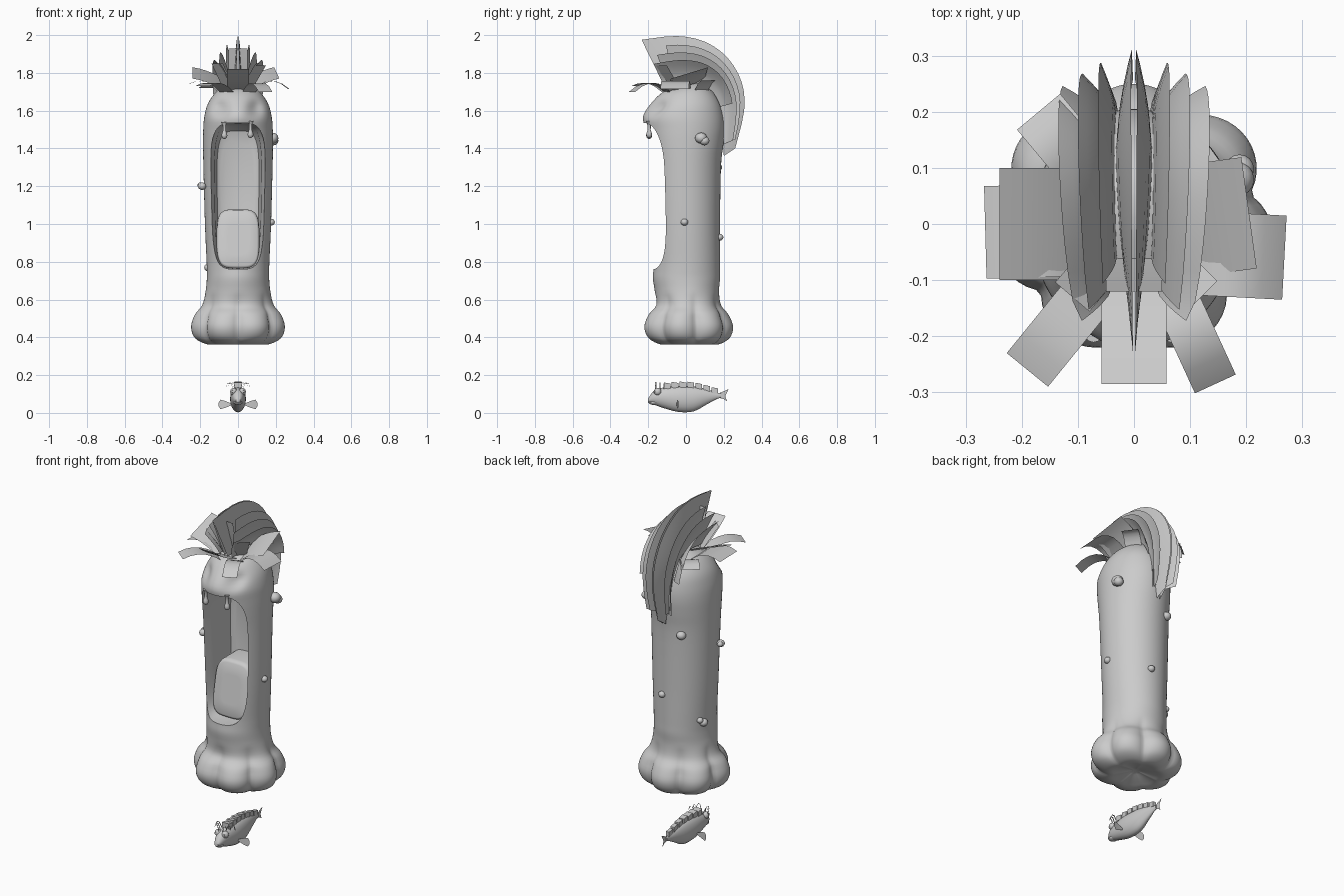
import bpy, bmesh, math
from mathutils import Vector as V

if "Cube" in bpy.data.objects:
    bpy.data.objects.remove(bpy.data.objects["Cube"])

mat = bpy.data.materials.new("plain grey")
mat.diffuse_color = (0.6, 0.6, 0.6, 1)
mat.use_nodes = True
mat.node_tree.nodes["Principled BSDF"].inputs["Base Color"].default_value = mat.diffuse_color


def finish(name, bm, angle=40):
    me = bpy.data.meshes.new(name)
    bm.to_mesh(me)
    bm.free()
    ob = bpy.data.objects.new(name, me)
    bpy.context.collection.objects.link(ob)
    me.materials.append(mat)
    shade(ob, angle)
    return ob


def shade(ob, angle):
    bpy.ops.object.select_all(action='DESELECT')
    ob.select_set(True)
    bpy.context.view_layer.objects.active = ob
    bpy.ops.object.shade_smooth_by_angle(angle=math.radians(angle))


def loft(name, rings, angle=40):
    """Closed skin through equal-sized rings of points."""
    bm = bmesh.new()
    rows = [[bm.verts.new(p) for p in r] for r in rings]
    n = len(rows[0])
    for a, b in zip(rows, rows[1:]):
        for i in range(n):
            j = (i + 1) % n
            bm.faces.new((a[i], a[j], b[j], b[i]))
    bm.faces.new(rows[0])
    bm.faces.new(rows[-1])
    bmesh.ops.recalc_face_normals(bm, faces=bm.faces)
    return finish(name, bm, angle)


def sheet(name, rows):
    """Open surface through rows of points."""
    bm = bmesh.new()
    vs = [[bm.verts.new(p) for p in r] for r in rows]
    for a, b in zip(vs, vs[1:]):
        for i in range(len(a) - 1):
            bm.faces.new((a[i], a[i + 1], b[i + 1], b[i]))
    return finish(name, bm, 30)


def spline(pts, sub):
    """Catmull-Rom resampling of tuples."""
    p = [V(q) for q in pts]
    p = [p[0]] + p + [p[-1]]
    out = []
    for i in range(1, len(p) - 2):
        a, b, c, d = p[i - 1:i + 3]
        for k in range(sub):
            t = k / sub
            out.append((b * 2 + (c - a) * t + (a * 2 - b * 5 + c * 4 - d) * t * t
                        + (b * 3 - a - c * 3 + d) * t ** 3) / 2)
    return out + [p[-2]]


def blob(name, loc, size, seg=16):
    bm = bmesh.new()
    bmesh.ops.create_uvsphere(bm, u_segments=seg, v_segments=seg // 2, radius=1)
    for v in bm.verts:
        v.co = V(loc) + V([v.co[i] * size[i] for i in range(3)])
    return finish(name, bm)


# Body: column with seven foot lobes; z, half width, front y, back y
prof = [(.39, .02, -.01, .03), (.37, .10, -.08, .11), (.362, .16, -.14, .17),
        (.395, .23, -.21, .23), (.455, .252, -.235, .25), (.52, .232, -.21, .225),
        (.57, .192, -.165, .186), (.64, .172, -.165, .175), (.71, .165, -.175, .18),
        (.76, .165, -.172, .18), (.82, .167, -.17, .18), (1.0, .175, -.173, .18),
        (1.3, .183, -.185, .185), (1.42, .185, -.2, .198), (1.5, .184, -.21, .205),
        (1.57, .178, -.215, .2), (1.64, .158, -.18, .18), (1.70, .115, -.12, .14),
        (1.735, .06, -.03, .09), (1.745, .015, .02, .05)]
N = 98
rings = []
for z, rx, yf, yb in spline(prof, 4):
    amp = .17 * max(0, 1 - max(0, abs(z - .45) - .05) / .14)
    ring = []
    for i in range(N):
        a = 2 * math.pi * i / N
        f = 1 - amp * (1 - abs(math.cos(3.5 * (a - math.pi / 2))) ** .75)
        x, y = rx * f * math.cos(a), (yf + yb) / 2 + (yb - yf) / 2 * f * math.sin(a)
        if y < 0:  # hollow eye sockets and a bulging snout
            for ex in (-.095, .095):
                y += .035 * math.exp(-((x - ex) ** 2 + (z - 1.615) ** 2) / .0016)
            y -= .012 * math.exp(-(x ** 2 + (z - 1.57) ** 2) / .004)
        ring.append((x, y, z))
    rings.append(ring)
body = loft("body", rings)


def rounded(y, hw, hh, cz, taper, power=.45, tilt=0, n=48):
    """Rounded-rectangle ring in the xz plane."""
    out = []
    for i in range(n):
        a = 2 * math.pi * i / n
        c, d = math.cos(a), math.sin(a)
        u = math.copysign(abs(c) ** power, c)
        w = math.copysign(abs(d) ** power, d)
        out.append((hw * u * (1 + taper * w), y + tilt * w, cz + hh * w))
    return out


# Mouth cavity, flaring outwards to rounded lips
cutter = loft("mouth_cutter", [rounded(y, hw, hh, 1.148, .05, .5) for y, hw, hh in
              ((-.4, .146, .39), (-.13, .145, .387), (-.105, .14, .385), (-.07, .13, .383),
               (-.03, .123, .38), (.05, .118, .37), (.09, .11, .345), (.105, .09, .29))])
mod = body.modifiers.new("mouth", 'BOOLEAN')
mod.operation = 'DIFFERENCE'
mod.solver = 'EXACT'
mod.object = cutter
bpy.context.view_layer.objects.active = body
bpy.ops.object.modifier_apply(modifier="mouth")
bpy.data.objects.remove(cutter)
shade(body, 40)

# Tongue
loft("tongue", [rounded(y, .113 * s, .157 * s, .921, 0, .5, .03 * s) for y, s in
     ((.09, 1), (-.04, 1), (-.06, .97), (-.066, .9), (-.066, .5), (-.066, .1))], 60)

# Slime drips under the upper lip
for name, x, b in (("drip_left", -.072, 1.45), ("drip_right", .066, 1.455)):
    loft(name, [[(x + r * math.cos(i * math.pi / 6), -.195 + r * math.sin(i * math.pi / 6), b + h)
                 for i in range(12)] for h, r in
                ((0, .003), (.006, .012), (.018, .016), (.03, .013), (.045, .008), (.075, .009), (.09, .016))])

# Warts
for i, (x, y, z, r) in enumerate(((.182, .08, 1.455, .032), (.188, .098, 1.44, .026), (.175, -.008, 1.01, .02),
                                  (.03, .178, .93, .02), (-.19, -.05, 1.2, .022), (-.2, -.03, 1.205, .016),
                                  (-.085, .165, 1.3, .026), (-.155, .06, .77, .024), (-.15, .085, .79, .018))):
    blob(f"wart_{i}", (x, y, z), (r, r, r * .9))

# Mohawk: nested curved fans between the scalp line and the crest line (y, z)
crest = spline([(-.235, 1.975, 0), (-.05, 1.995, 0), (.1, 1.965, 0), (.22, 1.88, 0),
                (.295, 1.75, 0), (.308, 1.6, 0), (.26, 1.4, 0)], 3)
scalp = spline([(-.11, 1.72, 0), (-.03, 1.74, 0), (.06, 1.745, 0), (.12, 1.72, 0),
                (.16, 1.67, 0), (.19, 1.58, 0), (.2, 1.36, 0)], 3)
for i, (x0, x1, f, lo, hi) in enumerate(((.032, .005, 1, 0, 19), (.035, .064, .82, 2, 18),
                                         (.045, .1, .66, 1, 18), (.055, .135, .5, 0, 15))):
    for side, s in (("right", 1), ("left", -1)):
        rows = []
        for k in range(lo, hi):
            end = math.sin(math.pi * (k + .5) / 19) ** (.5 if i == 0 else .15)
            row = []
            for t in (0, .3, .55, .8, 1):
                p = scalp[k].lerp(crest[k], t * f)
                row.append((s * (x0 + (x1 - x0) * t ** 1.6) * end, p.x, p.y))
            rows.append(row[::s])
        sheet(f"mohawk_fan_{i}_{side}", rows)


# Loose flat locks around the mohawk: root, tip, width, upward bow, edge tilt
def lock(name, root, tip, width, bow, tilt=0):
    root, tip = V(root), V(tip)
    d = tip - root
    w = V((-d.y, d.x, 0)).normalized() * width / 2
    w.z = tilt * (1 if w.y > 0 else -1)
    rows = []
    for k in range(6):
        t = k / 5
        c = root + d * t + V((0, 0, bow * 4 * t * (1 - t)))
        rows.append([c + w, c - w])
    sheet(name, rows)


locks = [((-.06, 0, 1.73), (-.24, .0, 1.8), .2, .01, .03), ((-.08, -.01, 1.71), (-.265, -.015, 1.74), .165, .03),
         ((.08, -.05, 1.71), (.268, -.06, 1.715), .15, .045), ((.06, 0, 1.73), (.205, .02, 1.8), .2, .01, .03),
         ((-.06, -.1, 1.7), (-.19, -.26, 1.73), .095, .03), ((.06, -.1, 1.7), (.145, -.285, 1.7), .08, .045),
         ((0, -.08, 1.71), (0, -.285, 1.82), .115, -.015), ((0, -.06, 1.72), (0, -.12, 1.93), .1, -.01),
         ((-.07, .08, 1.7), (-.17, .2, 1.72), .1, .03), ((.07, .08, 1.7), (.14, .13, 1.76), .09, .02),
         ((-.05, -.06, 1.72), (-.11, -.13, 1.85), .08, 0), ((.05, -.06, 1.72), (.12, -.13, 1.84), .08, 0)]
for i, args in enumerate(locks):
    lock(f"hair_lock_{i}", *args)

# Fish body: y, centre z, half width, half height
fish = spline([(-.2, .066, .012, .01), (-.17, .08, .028, .036), (-.12, .08, .037, .054),
               (-.04, .074, .042, .069), (.04, .074, .036, .066), (.11, .085, .022, .04),
               (.16, .09, .01, .018), (.185, .092, .006, .012)], 3)
loft("fish_body", [[(rx * math.cos(i * math.pi / 10), y, zc + rz * math.sin(i * math.pi / 10))
                    for i in range(20)] for y, zc, rx, rz in fish])
# Fish lower jaw
blob("fish_jaw", (0, -.168, .055), (.024, .03, .013))
# Fish tail, forked
sheet("fish_tail", [[(0, .175, .08), (0, .175, .092), (0, .175, .104)],
                    [(0, .2, .073), (0, .2, .092), (0, .2, .115)],
                    [(0, .218, .06), (0, .208, .09), (0, .226, .126)]])
# Fish back plates
for k in range(7):
    y = -.1 + k * .042
    ring = min(fish, key=lambda r: abs(r[0] - y))
    top = ring[1] + ring[3]
    bm = bmesh.new()
    bmesh.ops.create_cube(bm, size=1)
    for v in bm.verts:
        v.co = V((v.co.x * (.044 - .004 * k), y + v.co.y * .035, top + .005 + v.co.z * .03 - v.co.y * .006))
    finish(f"fish_back_plate_{k}", bm, 20)
# Paired fish parts
for side, s in (("right", 1), ("left", -1)):
    blob(f"fish_eye_{side}", (s * .023, -.15, .112), (.019, .02, .02))
    blob(f"fish_pupil_{side}", (s * .028, -.166, .113), (.008, .006, .008), 8)
    sheet(f"fish_side_fin_{side}", [[(s * .035, -.05, .04), (s * .035, -.05, .05)],
                                    [(s * .07, -.047, .026), (s * .07, -.047, .064)],
                                    [(s * .093, -.042, .02), (s * .093, -.042, .07)],
                                    [(s * .102, -.04, .035), (s * .102, -.04, .055)]])
    for k in range(3):  # feelers
        pts = [(.012 + .005 * k, .125), (.02 + .01 * k, .155), (.032 + .012 * k, .163 - .004 * k),
               (.038 + .013 * k, .145 - .006 * k)]
        y = -.16 + .022 * k
        sheet(f"fish_feeler_{side}_{k}", [[(s * x, y - .003, z), (s * x, y + .003, z + .002)] for x, z in pts])
